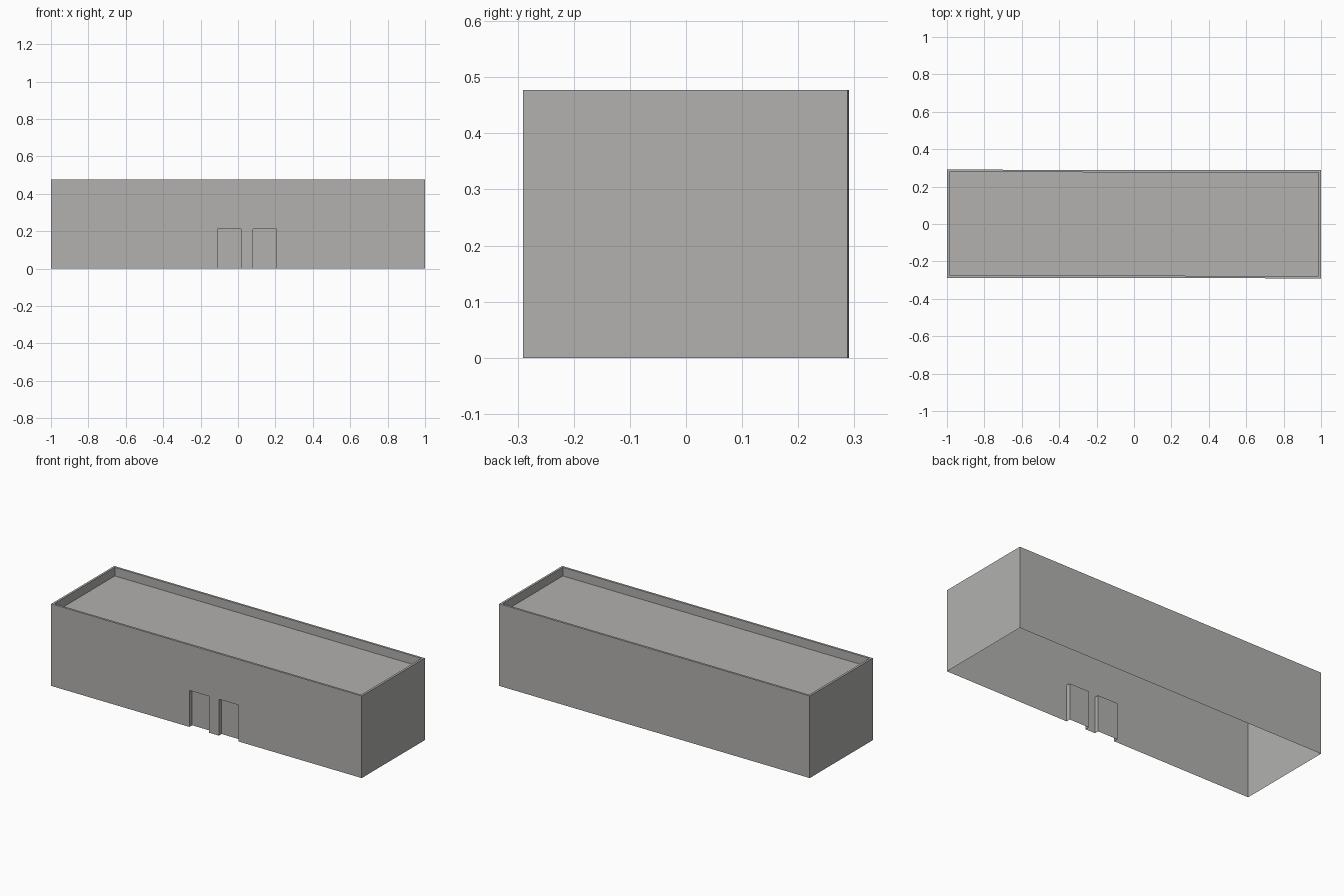
import bpy
import bmesh
from mathutils import Vector

old = bpy.data.objects.get("Cube")
if old:
    bpy.data.objects.remove(old, do_unlink=True)

LENGTH, DEPTH, HEIGHT = 2.0, 0.578, 0.477
PARAPET_WIDTH, PARAPET_DROP = 0.018, 0.05
DOORS = [(-0.11, 0.017), (0.08, 0.205)]
DOOR_TOP, DOOR_RECESS = 0.212, 0.025

# Warm grey used on the whole building
grey = bpy.data.materials.new("warm_grey")
colour = (0.445, 0.44, 0.43, 1.0)
grey.use_nodes = True
grey.diffuse_color = colour
grey.node_tree.nodes["Principled BSDF"].inputs["Base Color"].default_value = colour


def facing(bm, direction):
    """Faces whose normal points along the direction."""
    bm.normal_update()
    return [f for f in bm.faces if f.normal.dot(Vector(direction)) > 0.99]


def cut(bm, faces, point, normal):
    """Slice only the given faces with a plane."""
    geom = set(faces)
    for f in faces:
        geom.update(f.edges)
        geom.update(f.verts)
    bmesh.ops.bisect_plane(bm, geom=list(geom), dist=1e-5,
                           plane_co=point, plane_no=normal)


def sink(bm, face, amount):
    """Push a face inward, leaving straight reveals around it."""
    bmesh.ops.inset_individual(bm, faces=[face], thickness=0, depth=-amount)


# Shell: box with an open underside
bm = bmesh.new()
bmesh.ops.create_cube(bm, size=1)
bmesh.ops.scale(bm, verts=bm.verts, vec=(LENGTH, DEPTH, HEIGHT))
bmesh.ops.translate(bm, verts=bm.verts, vec=(0, 0, HEIGHT / 2))
bmesh.ops.delete(bm, geom=facing(bm, (0, 0, -1)), context='FACES_ONLY')

# Parapet rim and sunken flat roof
roof = facing(bm, (0, 0, 1))[0]
bmesh.ops.inset_individual(bm, faces=[roof], thickness=PARAPET_WIDTH)
bm.normal_update()
sink(bm, roof, PARAPET_DROP)


def front_faces():
    return [f for f in facing(bm, (0, -1, 0))
            if f.calc_center_median().y < -DEPTH / 2 + 0.001]


def door_faces():
    return [f for f in front_faces()
            if any(a < f.calc_center_bounds().x < b for a, b in DOORS)]


# Door openings: slice the front wall, then recess the panels
for door in DOORS:
    for x in door:
        cut(bm, front_faces(), (x, 0, 0), (1, 0, 0))
cut(bm, door_faces(), (0, 0, DOOR_TOP), (0, 0, 1))
for panel in door_faces():
    if panel.calc_center_bounds().z < DOOR_TOP:
        sink(bm, panel, DOOR_RECESS)

# The recesses stay open at ground level
ground = [f for f in bm.faces if all(v.co.z < 1e-4 for v in f.verts)]
bmesh.ops.delete(bm, geom=ground, context='FACES_ONLY')

mesh = bpy.data.meshes.new("building_shell")
bm.to_mesh(mesh)
bm.free()
mesh.materials.append(grey)
building = bpy.data.objects.new("building_shell", mesh)
bpy.context.collection.objects.link(building)
building.rotation_euler.z = -0.0015
